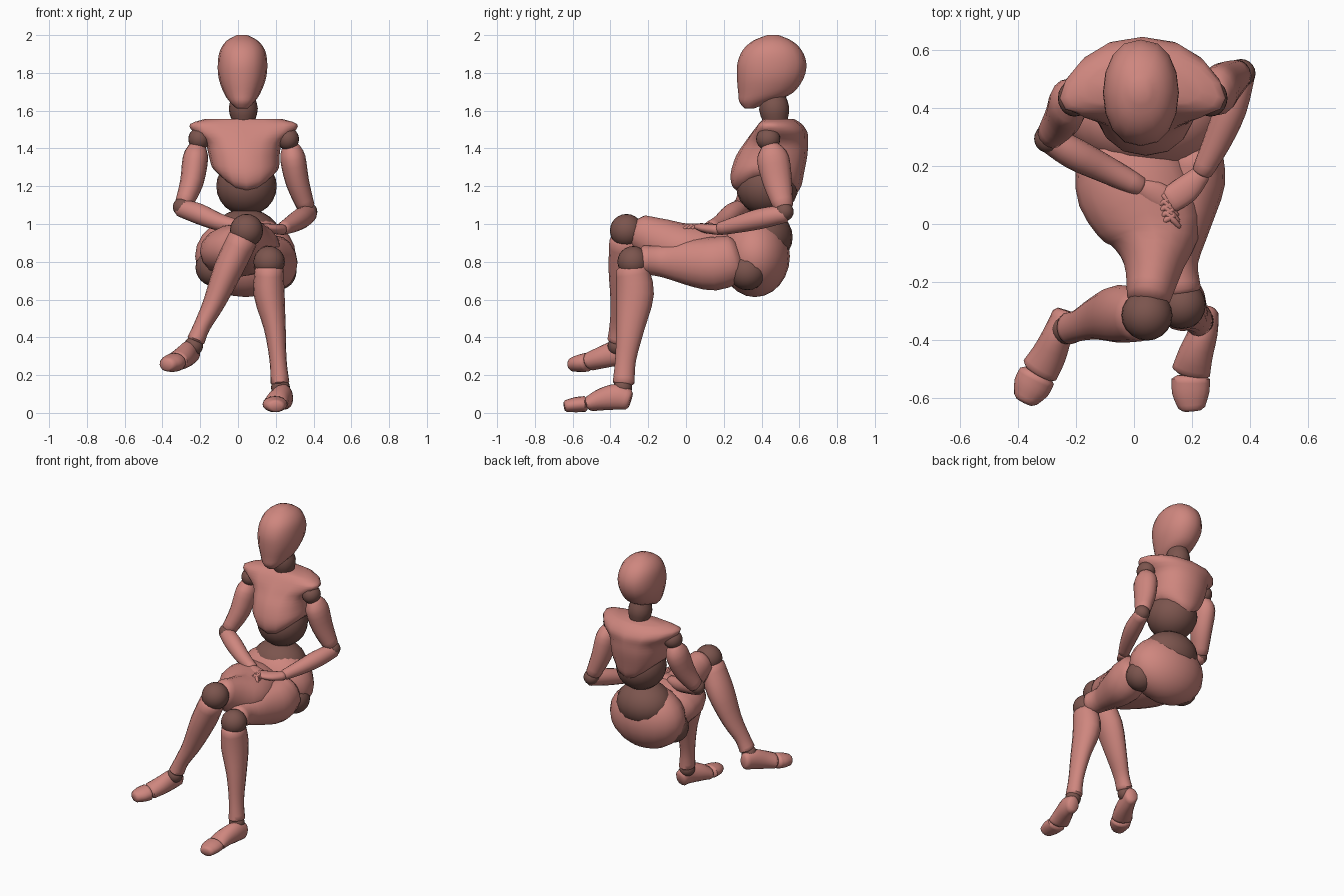
import bpy, bmesh, math
from mathutils import Vector

SIDES = 16


def material(name, rgb):
    m = bpy.data.materials.new(name)
    m.diffuse_color = (*rgb, 1)
    return m


SKIN = material("body_clay", (0.62, 0.24, 0.21))
JOINT = material("joint_clay", (0.20, 0.09, 0.075))


def smooth_rows(rows, steps=3):
    """Catmull-Rom interpolation of rows of numbers."""
    out = []
    for i in range(len(rows) - 1):
        a, b, c, d = (rows[max(0, min(len(rows) - 1, i + k))] for k in (-1, 0, 1, 2))
        for s in range(steps):
            t = s / steps
            out.append([0.5 * (2 * q + (r - p) * t + (2 * p - 5 * q + 4 * r - w) * t * t
                               + (3 * q - p - 3 * r + w) * t ** 3)
                        for p, q, r, w in zip(a, b, c, d)])
    return out + [list(rows[-1])]


def skin_rings(name, rings, mat):
    bm = bmesh.new()
    loops = [[bm.verts.new(p) for p in ring] for ring in rings]
    for lo, hi in zip(loops, loops[1:]):
        for i in range(SIDES):
            j = (i + 1) % SIDES
            bm.faces.new((lo[i], lo[j], hi[j], hi[i]))
    bm.faces.new(loops[0][::-1])
    bm.faces.new(loops[-1])
    bmesh.ops.recalc_face_normals(bm, faces=bm.faces)
    for f in bm.faces:
        f.smooth = True
    me = bpy.data.meshes.new(name)
    bm.to_mesh(me)
    bm.free()
    me.materials.append(mat)
    ob = bpy.data.objects.new(name, me)
    bpy.context.collection.objects.link(ob)
    bpy.context.view_layer.objects.active = ob
    ob.select_set(True)
    bpy.ops.object.shade_smooth_by_angle(angle=math.radians(50))
    ob.select_set(False)
    return ob


ANGLES = [2 * math.pi * i / SIDES for i in range(SIDES)]


def limb(name, rows, up="Z", mat=SKIN):
    """Elliptical tube; rows are x, y, z, side radius, up radius."""
    rows = smooth_rows(rows)
    up = Vector((0, 0, 1)) if up == "Z" else Vector((0, 1, 0))
    pts = [Vector(r[:3]) for r in rows]
    rings = []
    last = len(pts) - 1
    for i, r in enumerate(rows):
        t = (pts[min(i + 1, last)] - pts[max(i - 1, 0)]).normalized()
        u = t.cross(up).normalized()
        v = u.cross(t)

        def ring(scale, shift):
            return [pts[i] + t * shift + (u * r[3] * math.cos(a) + v * r[4] * math.sin(a)) * scale
                    for a in ANGLES]
        rad = min(r[3], r[4])
        if i == 0:
            rings.append(ring(0.7, -0.3 * rad))
        rings.append(ring(1, 0))
        if i == last:
            rings.append(ring(0.7, 0.3 * rad))
    return skin_rings(name, rings, mat)


def stack(name, rows):
    """Horizontal sections: z, centre x, front y, back y, half width, side lift, side shift."""
    rings = []
    for z, cx, y0, y1, rx, lift, shift in smooth_rows(rows):
        rings.append([Vector((cx + rx * math.copysign(abs(math.cos(a)) ** 0.85, math.cos(a)),
                              (y0 + y1) / 2 + (y1 - y0) / 2 * math.sin(a) + shift * math.cos(a) ** 2,
                              z + lift * math.cos(a) ** 2)) for a in ANGLES])
    return skin_rings(name, rings, SKIN)


def ball(name, loc, rad, mat=JOINT):
    bpy.ops.mesh.primitive_uv_sphere_add(segments=20, ring_count=12, radius=1, location=loc)
    ob = bpy.context.object
    ob.name = name
    ob.scale = rad if isinstance(rad, tuple) else (rad,) * 3
    ob.data.materials.append(mat)
    bpy.ops.object.shade_smooth()
    return ob


# Head and neck
stack("head", [
    (1.612, .022, .31, .36, .03, 0, 0), (1.645, .022, .283, .45, .064, 0, 0),
    (1.69, .022, .277, .56, .095, 0, 0), (1.77, .023, .27, .622, .125, 0, 0),
    (1.85, .024, .272, .637, .131, 0, 0), (1.92, .024, .30, .612, .119, 0, 0),
    (1.97, .023, .355, .56, .083, 0, 0), (2.0, .022, .43, .49, .028, 0, 0)])
limb("neck", [(.03, .475, 1.53, .055, .06), (.028, .467, 1.61, .077, .08),
              (.025, .46, 1.69, .055, .06)], "Y", JOINT)

# Chest with shoulder flare, waist and pelvis
stack("chest", [
    (1.165, .045, .29, .588, .10, .07, 0), (1.20, .045, .245, .61, .148, .065, 0),
    (1.27, .04, .237, .625, .177, .03, 0), (1.36, .033, .265, .642, .187, 0, 0),
    (1.43, .03, .31, .646, .205, 0, -.02), (1.485, .03, .35, .643, .27, .005, -.05),
    (1.53, .03, .385, .612, .282, 0, -.065), (1.557, .03, .41, .57, .20, 0, -.03)])
ball("abdomen", (.045, .43, 1.20), (.16, .165, .155))
ball("waist", (.04, .40, .93), (.187, .165, .15))
ball("pelvis", (.04, .365, .83), (.267, .185, .217), SKIN)

# Upper leg, knee and shin of each side; the right thigh lies across the left
ball("left_hip", (.21, .325, .75), .10)
ball("right_hip", (-.125, .32, .77), .10)
limb("left_thigh", [(.205, .26, .82, .10, .125), (.195, .15, .79, .12, .142),
                    (.17, 0, .80, .095, .12), (.15, -.13, .805, .072, .085),
                    (.16, -.23, .81, .072, .075)])
limb("right_thigh", [(-.05, .26, .845, .16, .125), (-.005, .14, .86, .20, .14),
                     (.065, -.02, .87, .17, .135), (.068, -.14, .91, .105, .122),
                     (.05, -.255, .965, .076, .09)])
ball("left_knee", (.165, -.28, .80), .083)
ball("right_knee", (.045, -.315, .965), .088)
limb("left_shin", [(.165, -.285, .765, .075, .086), (.165, -.27, .63, .082, .10),
                   (.195, -.295, .45, .058, .075), (.212, -.32, .28, .045, .055),
                   (.222, -.33, .16, .05, .058)], "Y")
limb("right_shin", [(.025, -.32, .92, .08, .086), (-.052, -.31, .76, .078, .10),
                    (-.128, -.325, .58, .058, .075), (-.19, -.35, .46, .045, .055),
                    (-.222, -.36, .385, .048, .056)], "Y")

# Feet: ankle ball, heel to instep, toe cap
ball("left_ankle", (.225, -.335, .135), .05)
ball("right_ankle", (-.235, -.365, .355), .05)
limb("left_foot", [(.25, -.305, .07, .042, .055), (.24, -.37, .085, .05, .068),
                   (.213, -.45, .07, .06, .058), (.197, -.51, .048, .067, .042)])
limb("left_toes", [(.196, -.535, .047, .066, .042), (.196, -.585, .043, .064, .04),
                   (.20, -.635, .036, .046, .032)])
limb("right_foot", [(-.24, -.31, .32, .042, .055), (-.262, -.375, .315, .05, .066),
                    (-.293, -.45, .292, .06, .058), (-.325, -.505, .273, .066, .05)])
limb("right_toes", [(-.335, -.525, .268, .065, .05), (-.355, -.565, .262, .064, .046),
                    (-.375, -.605, .255, .044, .036)])

# Arms
ball("left_shoulder", (.265, .435, 1.45), (.058, .064, .06))
ball("right_shoulder", (-.205, .435, 1.45), (.058, .064, .06))
limb("left_upper_arm", [(.28, .45, 1.41, .047, .052), (.29, .46, 1.35, .067, .085),
                        (.315, .485, 1.22, .062, .077), (.36, .515, 1.09, .047, .053)], "Y")
limb("right_upper_arm", [(-.215, .43, 1.41, .047, .052), (-.225, .42, 1.35, .067, .085),
                         (-.245, .37, 1.22, .062, .077), (-.288, .31, 1.105, .047, .053)], "Y")
ball("left_elbow", (.37, .52, 1.065), .05)
ball("right_elbow", (-.295, .295, 1.09), .05)
limb("left_forearm", [(.375, .525, 1.055, .045, .047), (.335, .40, 1.03, .055, .055),
                      (.285, .28, 1.0, .048, .046), (.235, .18, .975, .036, .034)])
limb("right_forearm", [(-.305, .30, 1.085, .045, .047), (-.21, .245, 1.055, .055, .055),
                       (-.10, .19, 1.01, .048, .046), (.02, .13, .983, .036, .034)])

# Hands folded in the lap, half sunk into the thigh
limb("left_hand", [(.235, .175, .97, .032, .028), (.18, .12, .975, .048, .026),
                   (.12, .08, .985, .045, .02)])
limb("right_hand", [(.015, .13, .98, .032, .028), (.07, .105, .978, .046, .026),
                    (.12, .075, .975, .042, .02)])
for side, base, step in (("left", (.125, .09), (-.05, -.03)), ("right", (.10, .10), (.045, -.05))):
    for k in range(4):
        x, y = base[0] + .004 * k, base[1] - .02 * k
        limb(f"{side}_finger_{k + 1}", [(x, y, .99, .011, .012),
                                        (x + step[0] / 2, y + step[1] / 2, .99, .011, .011),
                                        (x + step[0], y + step[1], .975, .008, .008)])
